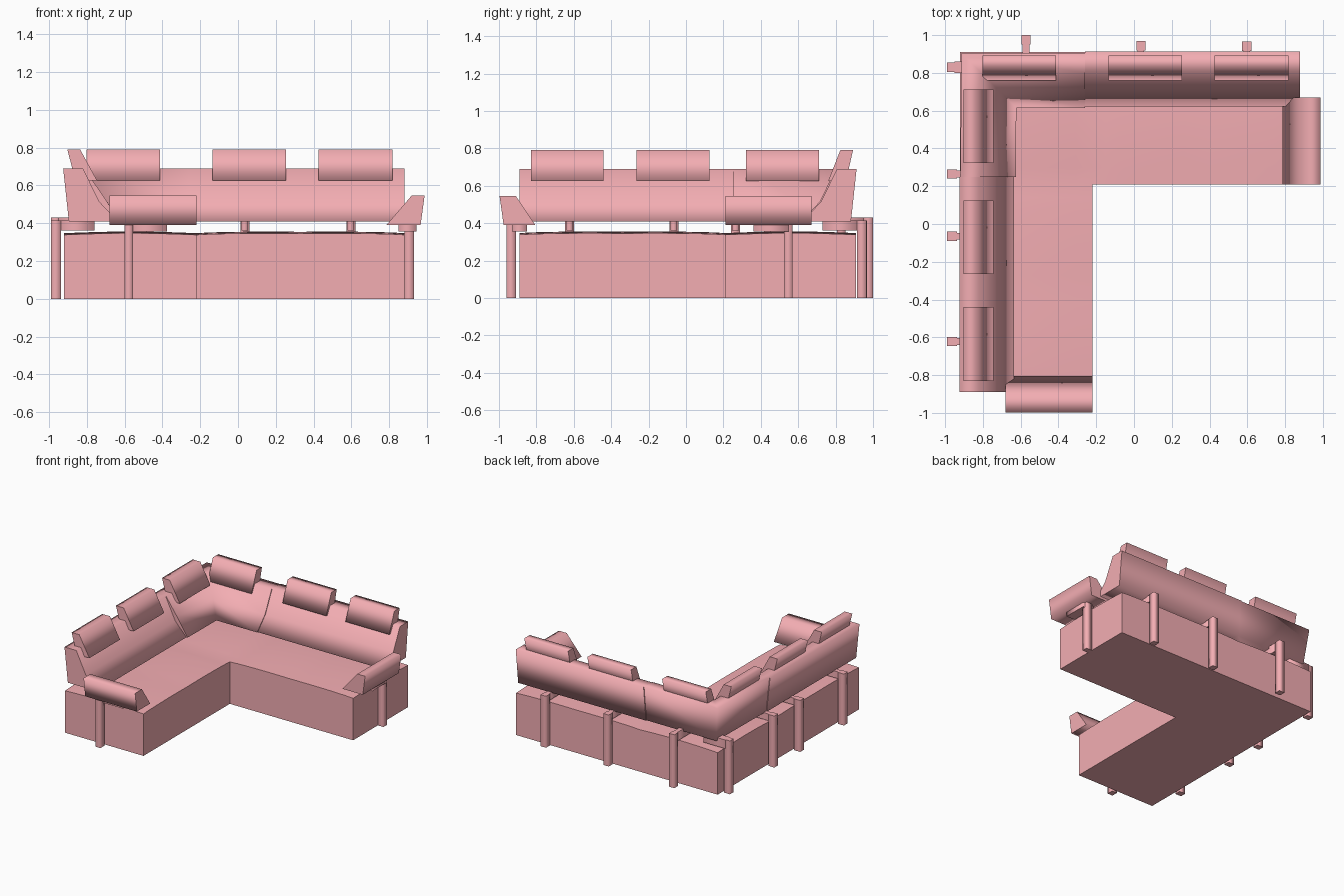
import bpy, bmesh, math

if "Cube" in bpy.data.objects:
    bpy.data.objects.remove(bpy.data.objects["Cube"])

pink = bpy.data.materials.new("pink_fabric")
pink.diffuse_color = (0.9, 0.42, 0.45, 1)
pink.use_nodes = True
pink.node_tree.nodes["Principled BSDF"].inputs["Base Color"].default_value = pink.diffuse_color


def finish(name, bm):
    bmesh.ops.recalc_face_normals(bm, faces=bm.faces)
    me = bpy.data.meshes.new(name)
    bm.to_mesh(me)
    bm.free()
    me.materials.append(pink)
    ob = bpy.data.objects.new(name, me)
    bpy.context.collection.objects.link(ob)
    return ob


def loft(name, stations):
    """Skin closed rings of points, smooth around, with sharp flat end caps."""
    bm = bmesh.new()
    rings = [[bm.verts.new(p) for p in s] for s in stations]
    n = len(rings[0])
    for a, b in zip(rings, rings[1:]):
        for i in range(n):
            j = (i + 1) % n
            bm.faces.new((a[i], a[j], b[j], b[i])).smooth = True
    for ring in (rings[0], rings[-1]):
        cap = bm.faces.new(ring)
        for e in cap.edges:
            e.smooth = False
    return finish(name, bm)


def along_x(name, profile, x0, x1):
    return loft(name, [[(x, y, z) for y, z in profile] for x in (x0, x1)])


def along_y(name, profile, y0, y1):
    return loft(name, [[(x, y, z) for x, z in profile] for y in (y0, y1)])


def box(name, x0, x1, y0, y1, z0, z1):
    return loft(name, [[(x0, y0, z), (x1, y0, z), (x1, y1, z), (x0, y1, z)] for z in (z0, z1)])


# L-shaped seat with softly domed cushions
def steps(a, m, b):
    return [a + (m - a) * i / 8 for i in range(8)] + [m + (b - m) * i / 16 for i in range(17)]


def dome(t, a, m, b):
    if t <= m:
        return math.sin(math.pi * (t - a) / (m - a))
    return math.sin(math.pi * (t - m) / (b - m)) ** 0.5 * 0.8 + 0.2 * abs(
        math.sin(2 * math.pi * (t - m) / (b - m))) if t < b - 1e-6 else 0


xs = steps(-0.92, -0.22, 0.88)
ys = [-y for y in reversed(steps(-0.91, -0.21, 0.89))]
bm = bmesh.new()
grid = {}


def vert(i, j):
    if (i, j) not in grid:
        x, y = xs[i], ys[j]
        h = 0.338 + 0.009 * (dome(x, -0.92, -0.22, 0.88) + dome(-y, -0.91, -0.21, 0.89))
        grid[i, j] = bm.verts.new((x, y, h))
    return grid[i, j]


for i in range(len(xs) - 1):
    for j in range(len(ys) - 1):
        if i < 8 or j >= 16:
            f = bm.faces.new((vert(i, j), vert(i + 1, j), vert(i + 1, j + 1), vert(i, j + 1)))
            f.smooth = True
top = list(bm.faces)
rim = [e for e in bm.edges if e.is_boundary]
for e in rim:
    e.smooth = False
side = bmesh.ops.extrude_edge_only(bm, edges=rim)["geom"]
for g in side:
    if isinstance(g, bmesh.types.BMVert):
        g.co.z = 0
    elif isinstance(g, bmesh.types.BMFace):
        g.smooth = False
bmesh.ops.holes_fill(bm, edges=[e for e in bm.edges if e.is_boundary], sides=0)
for f in bm.faces:
    if f not in top:
        f.smooth = False
finish("seat", bm)

# Backrests: profile is (distance in from the outer face, height)
BENT = [(0, 0.69), (0.105, 0.69), (0.19, 0.515), (0.29, 0.41), (0.03, 0.41)]
FULL = [(0, 0.69), (0.105, 0.69), (0.20, 0.555), (0.295, 0.41), (0.03, 0.41)]
along_y("left_backrest", [(d - 0.925, z) for d, z in BENT], -0.89, 0.25)
along_x("rear_backrest", [(0.912 - d, z) for d, z in BENT], -0.26, 0.88)
loft("corner_backrest", [
    [(d - 0.92, 0.25, z) for d, z in FULL],
    [(d - 0.913, 0.905 - d, z) for d, z in BENT],
    [(-0.26, 0.905 - d, z) for d, z in BENT]])

# Head cushions, three per side
for k, x in enumerate((-0.607, 0.06, 0.622)):
    along_x(f"rear_head_cushion_{k}",
            [(0.893, 0.79), (0.825, 0.79), (0.76, 0.625), (0.855, 0.625)], x - 0.195, x + 0.195)
for k, y in enumerate((-0.635, -0.07, 0.517)):
    along_y(f"left_head_cushion_{k}",
            [(-0.903, 0.79), (-0.835, 0.79), (-0.745, 0.625), (-0.86, 0.625)], y - 0.195, y + 0.195)

# Armrests
along_x("front_armrest", [(-0.997, 0.545), (-0.91, 0.545), (-0.805, 0.39), (-0.975, 0.39)], -0.68, -0.22)
along_y("right_armrest", [(0.987, 0.545), (0.918, 0.545), (0.785, 0.39), (0.966, 0.39)], 0.21, 0.67)

# Armrest posts and the plates under the armrests
box("front_arm_post", -0.60, -0.555, -0.96, -0.91, 0, 0.39)
box("front_arm_plate", -0.58, -0.375, -0.93, -0.85, 0.355, 0.395)
box("right_arm_post", 0.88, 0.93, 0.525, 0.57, 0, 0.39)
box("right_arm_plate", 0.85, 0.945, 0.36, 0.55, 0.355, 0.395)

# Rear posts with hooks reaching under the backrest (x, outer y, height)
for k, (x, y, h) in enumerate(((-0.572, 1.0, 0.43), (0.036, 0.968, 0.415), (0.597, 0.965, 0.415))):
    box(f"rear_post_{k}", x - 0.024, x + 0.024, y - 0.05, y, 0, h)
    box(f"rear_hook_{k}", x - 0.018, x + 0.018, 0.73, y - 0.04, 0.36, h)

# Left posts with hooks (y, hook half width, height)
for k, (y, w, h) in enumerate(((0.83, 0.03, 0.43), (0.265, 0.018, 0.415),
                               (-0.065, 0.018, 0.415), (-0.622, 0.018, 0.415))):
    box(f"left_post_{k}", -0.99, -0.937, y - 0.024, y + 0.024, 0, h)
    box(f"left_hook_{k}", -0.95, -0.76, y - w, y + w, 0.36, h)
